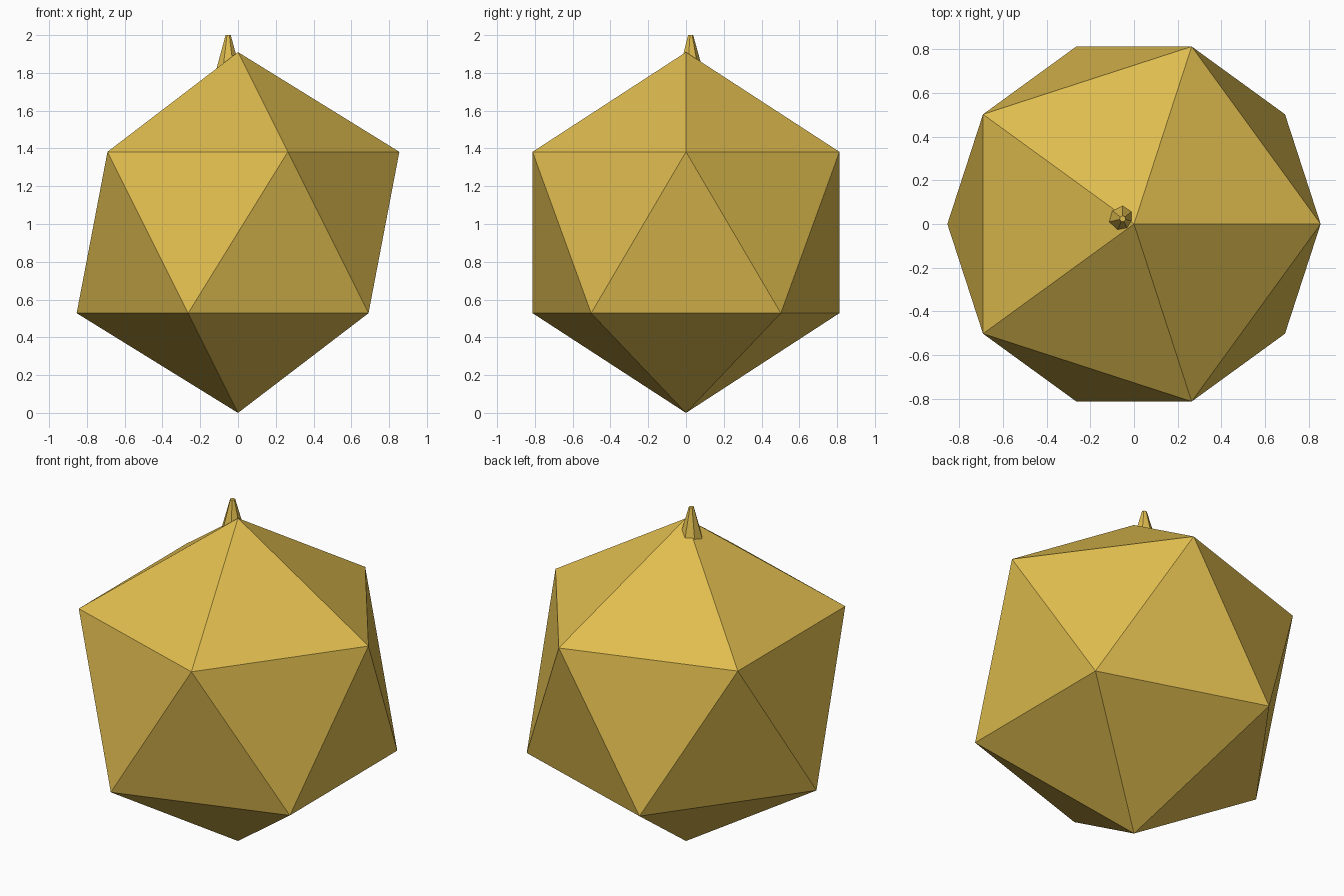
import bpy

cube = bpy.data.objects.get("Cube")
if cube:
    bpy.data.objects.remove(cube, do_unlink=True)

# Golden yellow, shared by every part
gold = bpy.data.materials.new("golden_yellow")
gold.use_nodes = True
colour = (0.74, 0.505, 0.078, 1)
gold.diffuse_color = colour
for node in gold.node_tree.nodes:
    if node.type == 'BSDF_PRINCIPLED':
        node.inputs["Base Color"].default_value = colour


def finish(name):
    part = bpy.context.object
    part.name = name
    part.data.materials.append(gold)
    bpy.ops.object.shade_flat()


# Faceted fruit body
radius = 0.955
bpy.ops.mesh.primitive_ico_sphere_add(subdivisions=1, radius=radius,
                                      location=(0, 0, radius))
finish("fruit_body")

# Short tapered stem, set just off the crown
base, top = 1.82, 2.0
bpy.ops.mesh.primitive_cone_add(vertices=7, radius1=0.064, radius2=0.014,
                                depth=top - base,
                                location=(-0.052, 0.024, (base + top) / 2))
finish("stem")
